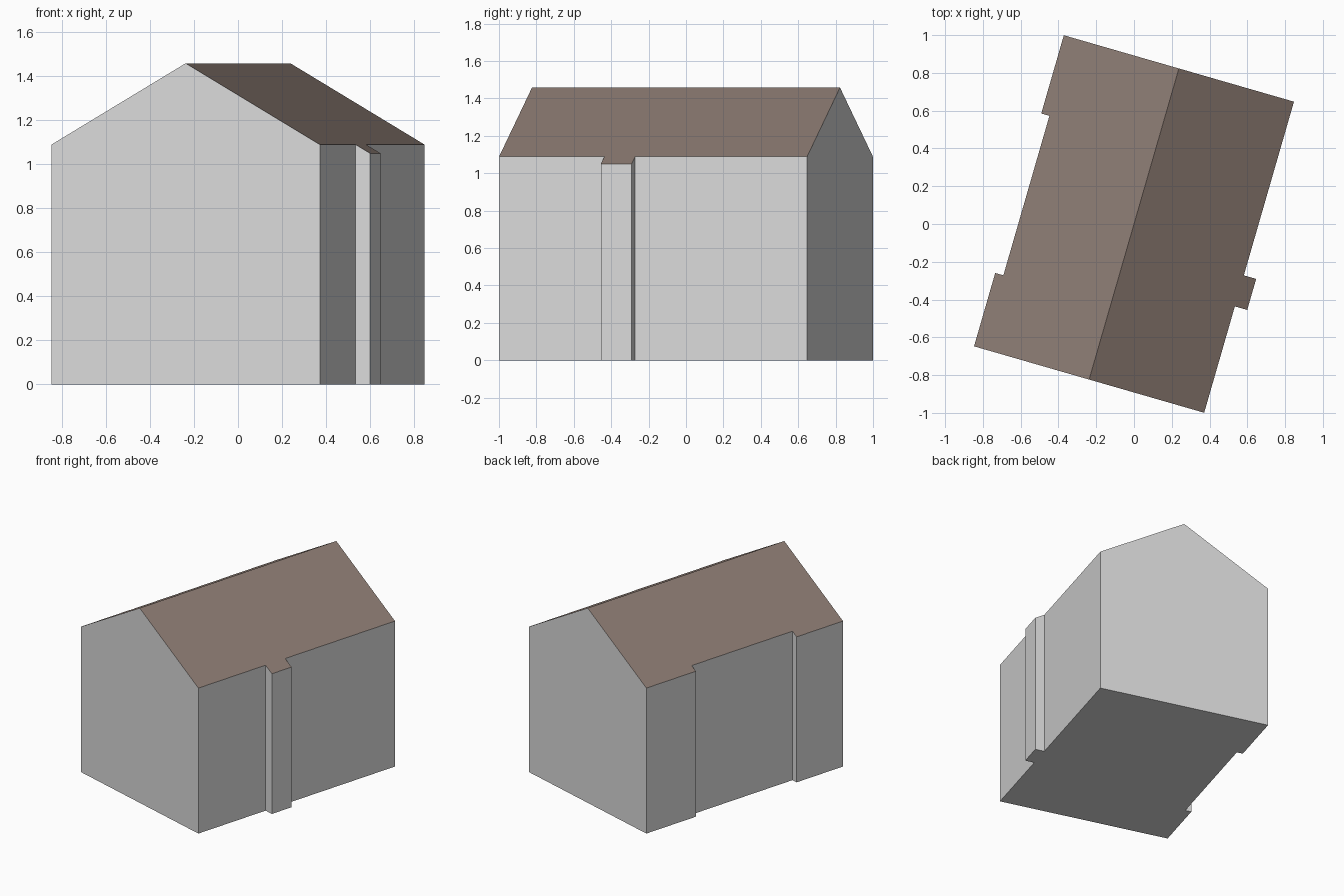
import bpy, bmesh, math
from mathutils import Matrix

if "Cube" in bpy.data.objects:
    bpy.data.objects.remove(bpy.data.objects["Cube"])

RIDGE_Z, SLOPE = 1.458, 0.582
HALF_W, HALF_L = 0.634, 0.857
TURN = math.radians(-16.1)


def material(name, rgb):
    m = bpy.data.materials.new(name)
    m.diffuse_color = (*rgb, 1)
    m.use_nodes = True
    m.node_tree.nodes["Principled BSDF"].inputs["Base Color"].default_value = m.diffuse_color
    return m


# Footprint, ridge along local y: pilaster on the right, recess on the left
footprint = [
    (-HALF_W, -HALF_L), (HALF_W, -HALF_L),
    (HALF_W, -0.271), (0.702, -0.271), (0.702, -0.10), (HALF_W, -0.10),
    (HALF_W, HALF_L), (-HALF_W, HALF_L),
    (-HALF_W, 0.426), (-0.589, 0.426), (-0.589, -0.453), (-HALF_W, -0.453),
]

bm = bmesh.new()
base = bm.faces.new([bm.verts.new((x, y, 0)) for x, y in footprint])

# Raise the walls, split along the ridge, fold the top into two slopes
top = bmesh.ops.extrude_face_region(bm, geom=[base], use_keep_orig=True)
for v in top["geom"]:
    if isinstance(v, bmesh.types.BMVert):
        v.co.z = 1.0
bm.normal_update()
bmesh.ops.bisect_plane(bm, geom=bm.verts[:] + bm.edges[:] + bm.faces[:],
                       plane_co=(0, 0, 0), plane_no=(1, 0, 0), dist=1e-5)
for v in bm.verts:
    if v.co.z > 0.5:
        v.co.z = RIDGE_Z - SLOPE * abs(v.co.x)
bmesh.ops.recalc_face_normals(bm, faces=bm.faces[:])
bm.normal_update()

# Merge the flat halves of gables and floor, keeping the ridge
flat = [e for e in bm.edges
        if len(e.link_faces) == 2 and e.calc_face_angle(0) < 0.01]
bmesh.ops.dissolve_edges(bm, edges=flat, use_verts=False)
bm.normal_update()

# Upward faces are roof, the rest is wall
for f in bm.faces:
    f.material_index = 1 if f.normal.z > 0.3 else 0
bm.transform(Matrix.Rotation(TURN, 4, "Z"))

mesh = bpy.data.meshes.new("house_body")
bm.to_mesh(mesh)
bm.free()
mesh.materials.append(material("wall grey", (0.70, 0.70, 0.70)))
mesh.materials.append(material("roof brown", (0.265, 0.202, 0.173)))
house = bpy.data.objects.new("house_body", mesh)
bpy.context.collection.objects.link(house)
